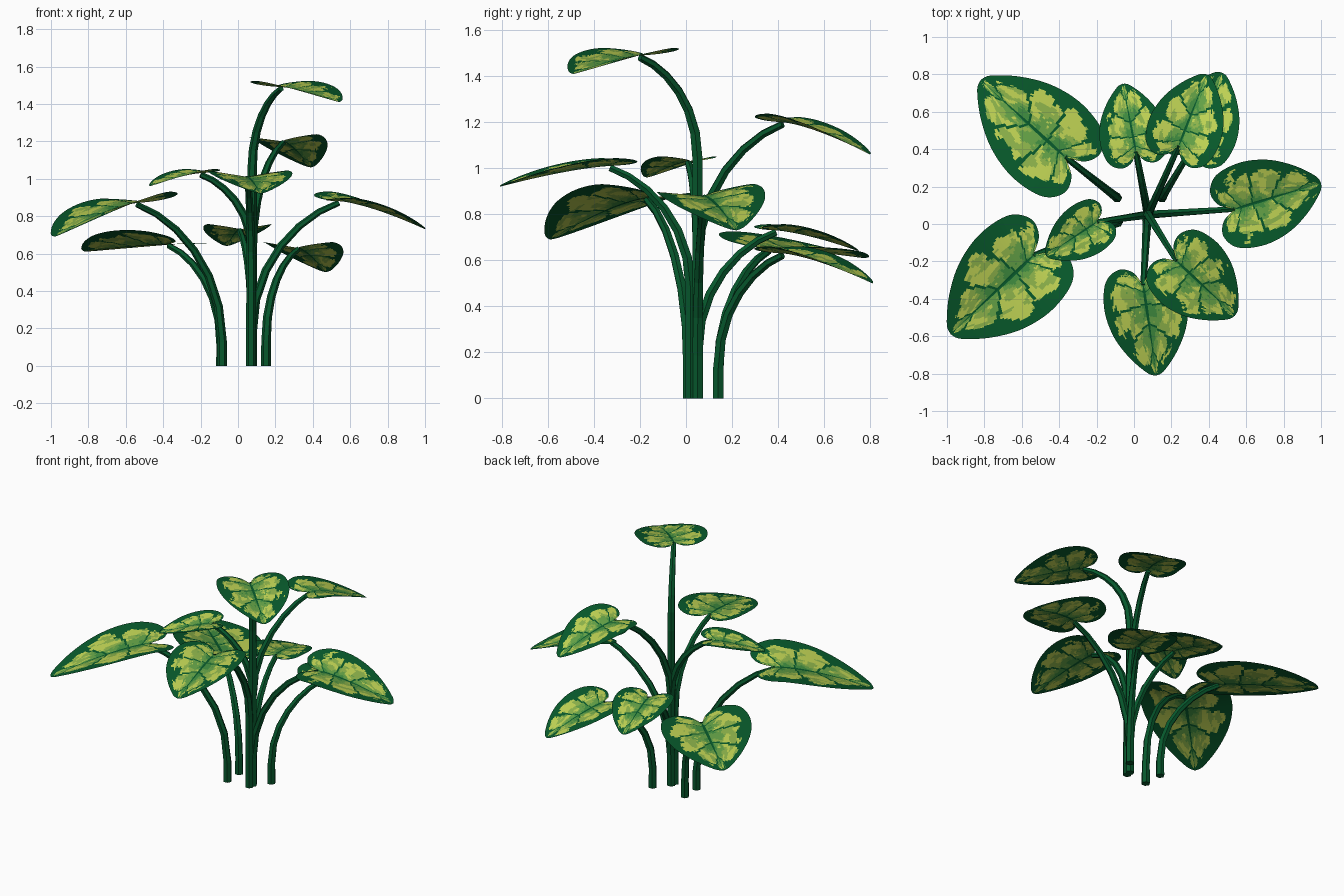
import bpy, bmesh, math
from mathutils import Vector, noise

if "Cube" in bpy.data.objects:
    bpy.data.objects.remove(bpy.data.objects["Cube"])


def material(name, code):
    m = bpy.data.materials.new(name)
    m.diffuse_color = tuple((c / 255) ** 2.2 for c in bytes.fromhex(code)) + (1,)
    m.use_nodes = True
    m.node_tree.nodes["Principled BSDF"].inputs["Base Color"].default_value = m.diffuse_color
    return m


STEM = material("stem green", "0f5830")
LEAF_MATS = [material("leaf dark green", "105a2f"),
             material("leaf mid green", "428c42"),
             material("leaf soft green", "64a048"),
             material("leaf light green", "8cb24c"),
             material("leaf yellow green", "bed255")]

# Half outline of a heart leaf, notch to tip (length and width both 1)
OUTLINE = [(0, 0), (-.16, .1), (-.21, .27), (-.09, .44), (.2, .5),
           (.5, .44), (.76, .29), (.96, .1), (1, 0)]
ROWS, COLS = 64, 30


def outline(a):
    """Catmull-Rom point on the half outline."""
    x = a * (len(OUTLINE) - 1)
    i = min(int(x), len(OUTLINE) - 2)
    f = x - i
    p = [Vector(OUTLINE[max(0, min(k, len(OUTLINE) - 1))]) for k in range(i - 1, i + 3)]
    return (p[1] * 2 + (p[2] - p[0]) * f + (p[0] * 2 - p[1] * 5 + p[2] * 4 - p[3]) * f * f
            + (p[1] * 3 - p[0] - p[2] * 3 + p[3]) * f ** 3) / 2


def patch(a, t, side, seed):
    """Variegation: wide ragged dark margin, veins, blotches paler outwards."""
    p = Vector((a * 9, t * 4 + side * 7, seed * 5.3))
    n = noise.noise(p) + .5 * noise.noise(p * 2.7) + .35 * noise.noise(p * 6.1)
    blotch = noise.noise(p * 1.7 + Vector((31.3, 17.7, 5.1)))
    f = (a * 5.5 + .3 - .35 * t) % 1
    vein = min(f, 1 - f)
    if t < .04 or vein < .045 or a < .03 or a > .97:
        return 0
    margin = .77 + .28 * n - .3 * math.exp(-vein / .09)
    if a > .86:
        margin -= .15
    if t > min(margin, .9):
        return 0
    v = .75 * t + .22 * f + .22 * n
    if v < .16:
        return 1
    if v < .32:
        return 2
    return 4 if blotch + v > .46 else 3


def finish(name, bm, mats):
    me = bpy.data.meshes.new(name)
    bm.to_mesh(me)
    bm.free()
    for m in mats:
        me.materials.append(m)
    bpy.context.collection.objects.link(bpy.data.objects.new(name, me))


def make_leaf(name, attach, tip, width, roll):
    axis = (tip - attach).xy
    length = axis.length
    d = axis / length
    side_dir = Vector((-d.y, d.x))
    drop = attach.z - tip.z
    bm = bmesh.new()
    for side in (1, -1):
        grid = []
        for i in range(ROWS + 1):
            a = i / ROWS
            mid, edge = Vector((a ** 2.2, 0)), outline(a)
            row = []
            for j in range(COLS + 1):
                q = mid.lerp(edge, j / COLS)
                v = q.y * width * side
                xy = attach.xy + d * q.x * length + side_dir * v
                # midrib droops to the tip, both halves fold upwards
                z = attach.z - drop * max(q.x, 0) ** 1.4 + .16 * abs(v) + roll * v
                row.append(bm.verts.new((xy.x, xy.y, z)))
            grid.append(row)
        for i in range(ROWS):
            for j in range(COLS):
                vs = [grid[i][j], grid[i + 1][j], grid[i + 1][j + 1], grid[i][j + 1]]
                face = bm.faces.new(vs if side > 0 else vs[::-1])
                face.material_index = patch((i + .5) / ROWS, (j + .5) / COLS, side, width * 20)
    bmesh.ops.remove_doubles(bm, verts=bm.verts, dist=1e-5)
    finish(name, bm, LEAF_MATS)


def stem_path(base, attach, steps=6):
    """Straight rise, then an arch out to the leaf."""
    start, end = Vector((*base, 0)), attach - Vector((0, 0, .008))
    reach = Vector((*(end - start).xy, 0))
    knee = start.copy()
    knee.z = max(.06, end.z - 1.5 * reach.length)
    rise = Vector((0, 0, end.z - knee.z))
    c1, c2 = knee + rise * .55, end - reach * .45 - rise * .1
    pts = [start]
    for k in range(steps + 1):
        t = k / steps
        u = 1 - t
        pts.append(knee * u ** 3 + c1 * 3 * u * u * t + c2 * 3 * u * t * t + end * t ** 3)
    return pts


def make_stem(name, pts, r0=.027, r1=.016, sides=6):
    bm = bmesh.new()
    rings = []
    up = Vector((0, 0, 1))
    for i, p in enumerate(pts):
        t = (pts[min(i + 1, len(pts) - 1)] - pts[max(i - 1, 0)]).normalized()
        rot = up.rotation_difference(t if i else up)
        r = r0 + (r1 - r0) * i / (len(pts) - 1)
        rings.append([bm.verts.new(p + rot @ Vector((r * math.cos(k * math.tau / sides),
                                                     r * math.sin(k * math.tau / sides), 0)))
                      for k in range(sides)])
    for lo, hi in zip(rings, rings[1:]):
        for k in range(sides):
            n = (k + 1) % sides
            bm.faces.new((lo[k], lo[n], hi[n], hi[k]))
    bm.faces.new(rings[0][::-1])
    bm.faces.new(rings[-1])
    finish(name, bm, [STEM])


def shoot(label, base, attach, tip, width, roll=0):
    attach, tip = Vector(attach), Vector(tip)
    make_leaf(label + "_leaf", attach, tip, width, roll)
    make_stem(label + "_stem", stem_path(base, attach))


# Places where stems leave the soil
CLUMP, FRONT, LEFT, BACK_LEFT, BACK_RIGHT = (.075, .05), (.07, .02), (-.085, .01), (-.09, .14), (.15, .14)

# Shoots: base, leaf attachment, leaf tip, width, sideways roll
shoot("back_left", BACK_LEFT, (-.37, .36, .65), (-.82, .77, .61), .54, .13)
shoot("front_left", LEFT, (-.54, -.17, .87), (-.98, -.59, .69), .56, .07)
shoot("back", CLUMP, (.01, .39, .73), (-.06, .75, .64), .36)
shoot("back_right_high", CLUMP, (.24, .42, 1.2), (.39, .8, 1.06), .4, -.04)
shoot("back_right_low", BACK_RIGHT, (.32, .42, .63), (.47, .81, .5), .41)
shoot("right", CLUMP, (.54, .08, .88), (1, .22, .73), .46, .08)
shoot("top", CLUMP, (.23, -.2, 1.49), (.54, -.49, 1.41), .44)
shoot("front", FRONT, (.05, -.33, 1.01), (.12, -.81, .92), .45)
shoot("left_small", CLUMP, (-.2, .01, 1.03), (-.47, -.17, .96), .29)
